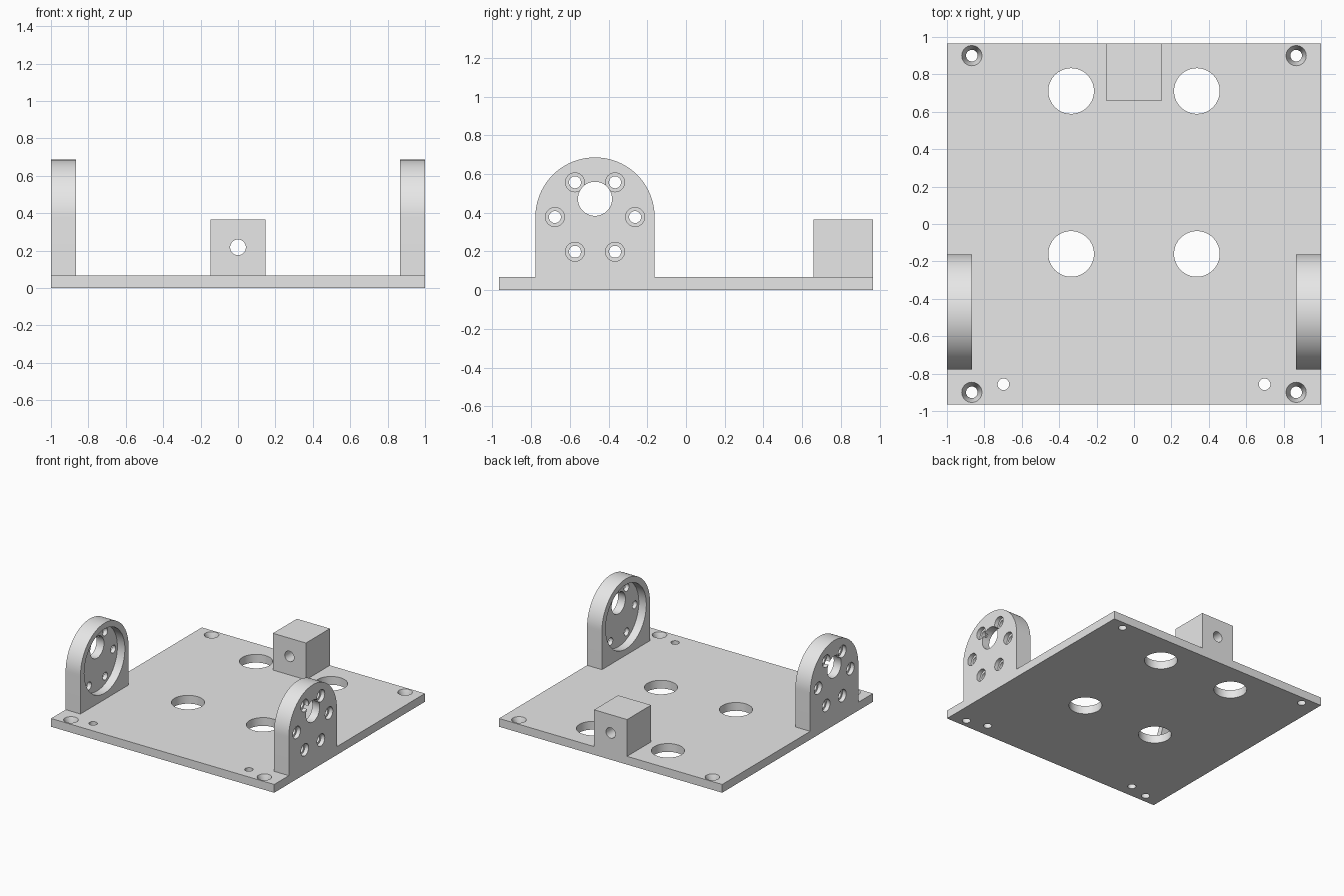
import bpy
import bmesh
from math import cos, sin, pi
from mathutils import Matrix, Vector

if "Cube" in bpy.data.objects:
    bpy.data.objects.remove(bpy.data.objects["Cube"], do_unlink=True)

HALF_DEPTH = 0.965
PLATE = 0.067           # plate thickness
EAR_IN = 0.867          # inner face of the side brackets
EAR_Y, EAR_Z, EAR_R = -0.47, 0.378, 0.308
EPS = 0.02              # cutter overshoot

grey = bpy.data.materials.new("light_grey")
grey.use_nodes = True
grey.diffuse_color = (0.8, 0.8, 0.8, 1)
grey.node_tree.nodes["Principled BSDF"].inputs["Base Color"].default_value = (0.8, 0.8, 0.8, 1)


def make_object(name, bm):
    bmesh.ops.recalc_face_normals(bm, faces=bm.faces[:])
    mesh = bpy.data.meshes.new(name)
    bm.to_mesh(mesh)
    bm.free()
    mesh.materials.append(grey)
    obj = bpy.data.objects.new(name, mesh)
    bpy.context.collection.objects.link(obj)
    return obj


def box(name, low, high):
    bm = bmesh.new()
    size = Vector(high) - Vector(low)
    middle = (Vector(high) + Vector(low)) / 2
    bmesh.ops.create_cube(bm, size=1, matrix=Matrix.Translation(middle) @ Matrix.Diagonal((*size, 1)))
    return make_object(name, bm)


def turned_cutter(axis, centre, steps, sides=48):
    """Solid of revolution; steps are (position along axis, radius)."""
    axis = Vector(axis)
    turn = Vector((0, 0, 1)).rotation_difference(axis).to_matrix()
    bm = bmesh.new()
    rings = []
    for along, radius in steps:
        ring = []
        for i in range(sides):
            a = 2 * pi * i / sides
            point = turn @ Vector((radius * cos(a), radius * sin(a), along))
            ring.append(bm.verts.new(point + Vector(centre)))
        rings.append(ring)
    for lower, upper in zip(rings, rings[1:]):
        for i in range(sides):
            j = (i + 1) % sides
            bm.faces.new((lower[i], lower[j], upper[j], upper[i]))
    bm.faces.new(rings[0])
    bm.faces.new(rings[-1])
    cutter = make_object("hole_cutter", bm)
    cutter.hide_render = True
    return cutter


def drill(obj, cutters):
    """Cut every hole, then shade the round walls smooth."""
    bpy.ops.object.select_all(action='DESELECT')
    bpy.context.view_layer.objects.active = obj
    obj.select_set(True)
    for cutter in cutters:
        mod = obj.modifiers.new("hole", 'BOOLEAN')
        mod.operation = 'DIFFERENCE'
        mod.solver = 'EXACT'
        mod.object = cutter
        bpy.ops.object.modifier_apply(modifier=mod.name)
        bpy.data.objects.remove(cutter, do_unlink=True)
    bpy.ops.object.shade_smooth_by_angle()


# Base plate with four large openings, corner countersinks and two pin holes
plate = box("base_plate", (-1, -HALF_DEPTH, 0), (1, HALF_DEPTH, PLATE))
up = (0, 0, 1)
holes = []
for side in (-1, 1):
    for y in (0.711, -0.16):
        holes.append(turned_cutter(up, (side * 0.336, y, 0), [(-EPS, 0.122), (PLATE + EPS, 0.122)], 64))
    for y in (-0.9, 0.9):
        holes.append(turned_cutter(up, (side * 0.867, y, 0),
                                   [(-EPS, 0.031), (0.004, 0.031), (PLATE, 0.054), (PLATE + EPS, 0.054)]))
    holes.append(turned_cutter(up, (side * 0.698, -0.857, 0), [(-EPS, 0.031), (PLATE + EPS, 0.031)]))
drill(plate, holes)

# Rear block with a bore running front to back
block = box("rear_block", (-0.148, 0.658, PLATE), (0.148, HALF_DEPTH, 0.365))
drill(block, [turned_cutter((0, 1, 0), (0, 0, 0.217), [(0.6, 0.042), (1.0, 0.042)])])


# Round-topped side brackets with a motor recess and a ring of bolt holes
def side_bracket(name, side):
    bm = bmesh.new()
    outline = [(EAR_Y - EAR_R, PLATE), (EAR_Y + EAR_R, PLATE)]
    outline += [(EAR_Y + EAR_R * cos(pi * i / 48), EAR_Z + EAR_R * sin(pi * i / 48)) for i in range(49)]
    face = bm.faces.new([bm.verts.new((side * EAR_IN, y, z)) for y, z in outline])
    extruded = bmesh.ops.extrude_face_region(bm, geom=[face])["geom"]
    verts = [v for v in extruded if isinstance(v, bmesh.types.BMVert)]
    bmesh.ops.translate(bm, verts=verts, vec=(side * (1 - EAR_IN), 0, 0))
    bracket = make_object(name, bm)

    outward = (side, 0, 0)
    cutters = [
        turned_cutter(outward, (0, EAR_Y, EAR_Z), [(EAR_IN - EPS, 0.26), (EAR_IN + 0.067, 0.26)], 96),
        turned_cutter(outward, (0, EAR_Y, EAR_Z + 0.094), [(EAR_IN - EPS, 0.088), (1 + EPS, 0.088)], 64),
    ]
    for i in range(6):
        a = pi * i / 3
        centre = (0, EAR_Y + 0.207 * cos(a), EAR_Z + 0.207 * sin(a))
        cutters.append(turned_cutter(outward, centre, [(EAR_IN - EPS, 0.031), (0.967, 0.031),
                                                       (0.967, 0.049), (1 + EPS, 0.049)], 32))
    drill(bracket, cutters)


side_bracket("left_bracket", 1)
side_bracket("right_bracket", -1)
